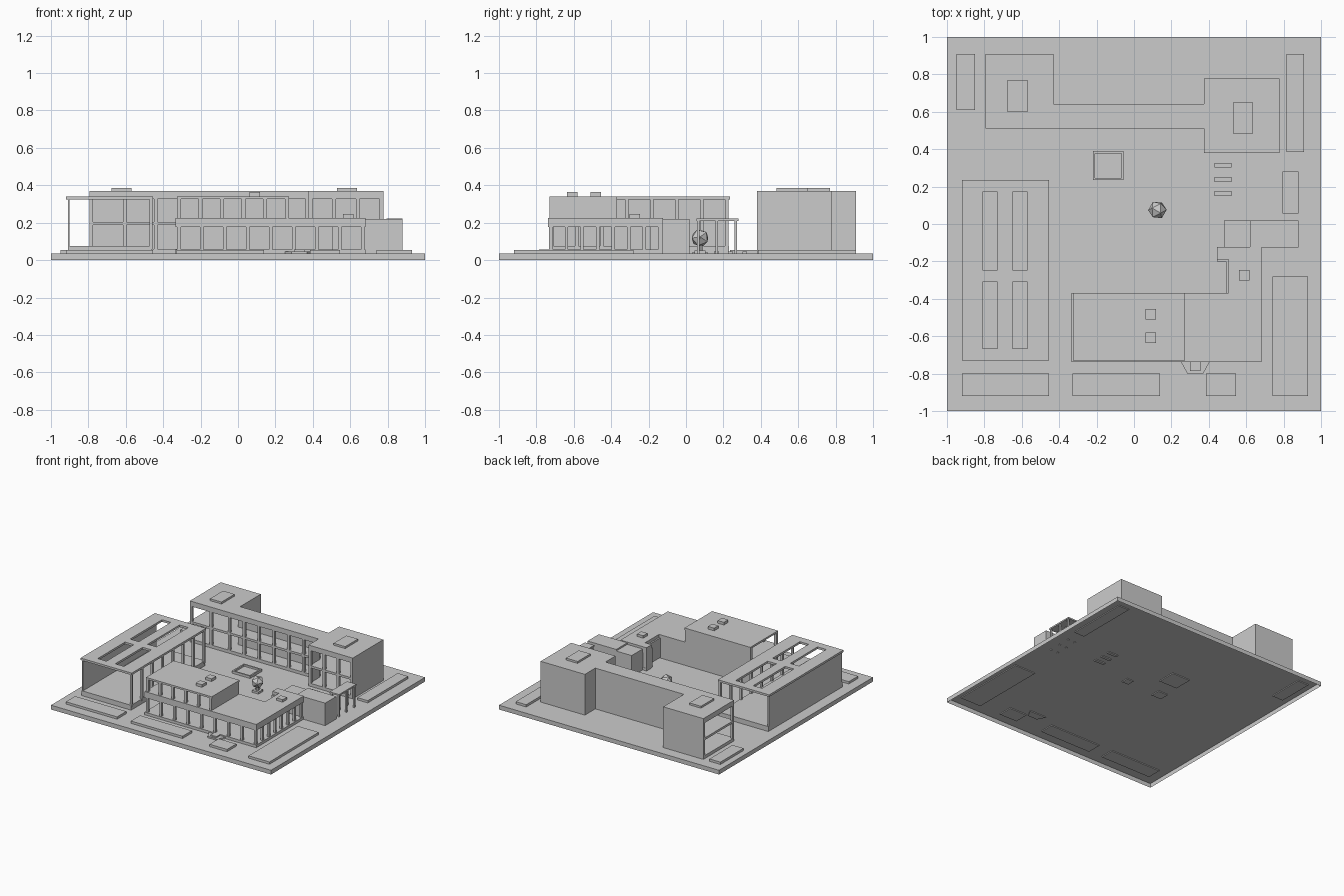
import bpy, bmesh


def prism(name, pts, z0, z1, open_bottom=False):
    """Extrude a plan outline between two heights."""
    bm = bmesh.new()
    face = bm.faces.new([bm.verts.new((x, y, z0)) for x, y in pts])
    ext = bmesh.ops.extrude_face_region(bm, geom=[face])
    for v in ext["geom"]:
        if isinstance(v, bmesh.types.BMVert):
            v.co.z = z1
    bmesh.ops.recalc_face_normals(bm, faces=bm.faces)
    if open_bottom:
        low = [f for f in bm.faces if all(abs(v.co.z - z0) < 1e-5 for v in f.verts)]
        bmesh.ops.delete(bm, geom=low, context='FACES')
    me = bpy.data.meshes.new(name)
    bm.to_mesh(me)
    bm.free()
    ob = bpy.data.objects.new(name, me)
    bpy.context.collection.objects.link(ob)
    return ob


def box(name, x0, x1, y0, y1, z0, z1, open_bottom=False):
    return prism(name, [(x0, y0), (x1, y0), (x1, y1), (x0, y1)], z0, z1, open_bottom)


def posts(name, a, b, bays, z0, z1, w=0.02):
    """Row of square posts from plan point a to plan point b."""
    for i in range(bays + 1):
        t = i / bays
        x, y = a[0] + (b[0] - a[0]) * t, a[1] + (b[1] - a[1]) * t
        box(name, x - w / 2, x + w / 2, y - w / 2, y + w / 2, z0, z1)


G = 0.035   # ground level
D = 0.028   # parts sink slightly below the ground
box("base_plate", -1, 1, -1, 1, 0, G, open_bottom=True)

# Planting beds
for r in [(-0.95, -0.85, 0.61, 0.91), (0.815, 0.91, 0.385, 0.91),
          (-0.92, -0.455, -0.92, -0.80), (-0.33, 0.14, -0.92, -0.80),
          (0.385, 0.545, -0.92, -0.80), (0.74, 0.93, -0.92, -0.28)]:
    box("planting_bed", *r, D, 0.054)

# Rear building: slabs on one shared outline
rear = [(-0.795, 0.51), (0.375, 0.51), (0.375, 0.38), (0.777, 0.38), (0.777, 0.777),
        (0.375, 0.777), (0.375, 0.642), (-0.43, 0.642), (-0.43, 0.91), (-0.795, 0.91)]
for n, z0, z1 in [("rear_floor", G, 0.06), ("rear_mid_floor", 0.187, 0.205),
                  ("rear_roof", 0.328, 0.37)]:
    prism(n, rear, z0, z1)
# Rear building: solid outer walls
T = 0.012
for r in [(-0.795, -0.43, 0.91 - T, 0.91), (-0.43 - T, -0.43, 0.642 - T, 0.91),
          (-0.43 - T, 0.375, 0.642 - T, 0.642), (0.375, 0.375 + T, 0.642 - T, 0.777),
          (0.375, 0.777, 0.777 - T, 0.777), (0.777 - T, 0.777, 0.38, 0.777),
          (0.375, 0.375 + T, 0.38, 0.51)]:
    box("rear_wall", *r, G, 0.35)
# Rear building: open fronts
posts("rear_corner_post", (-0.785, 0.52), (-0.785, 0.90), 1, 0.05, 0.34)
posts("rear_post", (-0.605, 0.52), (-0.44, 0.52), 1, 0.05, 0.34)
posts("rear_post", (-0.305, 0.52), (0.37, 0.52), 5, 0.05, 0.34)
posts("rear_wing_post", (0.387, 0.391), (0.766, 0.391), 3, 0.05, 0.34)
box("rear_roof_hatch", -0.675, -0.57, 0.60, 0.77, 0.36, 0.386)
box("rear_roof_hatch", 0.53, 0.635, 0.485, 0.65, 0.36, 0.386)

# Left pavilion: plinth, solid outer wall, columns
box("pavilion_plinth", -0.91, -0.46, -0.73, 0.23, G, 0.075)
box("pavilion_wall", -0.91, -0.90, -0.725, 0.225, 0.06, 0.33)
posts("pavilion_column", (-0.465, -0.718), (-0.465, 0.218), 7, 0.06, 0.33, 0.018)
# Left pavilion: roof with four long slots
for x0, x1 in [(-0.92, -0.81), (-0.73, -0.65), (-0.57, -0.455)]:
    box("pavilion_roof_strip", x0, x1, -0.73, 0.235, 0.324, 0.341)
for x0, x1 in [(-0.81, -0.73), (-0.65, -0.57)]:
    for y0, y1 in [(-0.73, -0.665), (-0.31, -0.245), (0.17, 0.235)]:
        box("pavilion_roof_bridge", x0, x1, y0, y1, 0.324, 0.341)

# Front building: floor and overhanging lower roof
front = [(-0.333, -0.738), (0.683, -0.738), (0.683, -0.123), (0.445, -0.123),
         (0.445, -0.19), (0.505, -0.19), (0.505, -0.37), (-0.333, -0.37)]
prism("front_floor", front, G, 0.057)
prism("front_lower_roof", front, 0.176, 0.226)
# Front building: courtyard walls
for r in [(-0.325, 0.505, -0.382, -0.37), (0.493, 0.505, -0.38, -0.19),
          (0.445, 0.505, -0.20, -0.19), (0.445, 0.457, -0.19, -0.125),
          (0.445, 0.675, -0.137, -0.125)]:
    box("front_court_wall", *r, 0.04, 0.20)
# Front building: ground floor glazing posts
posts("front_post", (-0.316, -0.722), (0.667, -0.722), 8, 0.05, 0.19)
posts("front_side_post", (0.667, -0.722), (0.667, -0.14), 7, 0.05, 0.19, 0.018)
posts("front_end_post", (-0.316, -0.722), (-0.316, -0.385), 1, 0.05, 0.19)
# Front building: upper storey
box("upper_back_wall", -0.325, 0.27, -0.382, -0.37, 0.21, 0.335)
box("upper_side_wall", 0.258, 0.27, -0.73, -0.37, 0.21, 0.335)
posts("upper_post", (-0.316, -0.718), (0.260, -0.718), 5, 0.21, 0.335)
posts("upper_end_post", (-0.316, -0.718), (-0.316, -0.385), 1, 0.21, 0.335)
box("upper_roof", -0.325, 0.273, -0.73, -0.37, 0.326, 0.341)
for y in (-0.482, -0.608):
    box("roof_vent", 0.062, 0.118, y - 0.028, y + 0.028, 0.33, 0.363)
box("roof_vent", 0.562, 0.618, -0.303, -0.247, 0.21, 0.246)

# Entrance steps
prism("entrance_step", [(0.285, -0.80), (0.37, -0.80), (0.405, -0.735), (0.25, -0.735)],
      D, 0.047)
box("entrance_upper_step", 0.30, 0.355, -0.785, -0.73, G, 0.057)

# Side annex and canopy
box("annex_link", 0.48, 0.62, -0.125, 0.02, G, 0.207)
box("annex_block", 0.62, 0.88, -0.125, 0.02, G, 0.22)
box("canopy_roof", 0.795, 0.88, 0.055, 0.28, 0.21, 0.222)
for x in (0.805, 0.87):
    posts("canopy_post", (x, 0.065), (x, 0.265), 2, 0.03, 0.215, 0.014)

# Courtyard: basin with raised rim, paving slab, benches
x0, x1, y0, y1, w = -0.22, -0.055, 0.235, 0.39, 0.012
for r in [(x0, x1, y0, y0 + w), (x0, x1, y1 - w, y1),
          (x0, x0 + w, y0 + w, y1 - w), (x1 - w, x1, y0 + w, y1 - w)]:
    box("basin_rim", *r, D, 0.055)
box("basin_water", x0 + w, x1 - w, y0 + w, y1 - w, D, 0.04)
box("paving_slab", -0.235, -0.145, 0.035, 0.115, D, 0.043)
for y in (0.163, 0.238, 0.314):
    box("bench", 0.43, 0.52, y - 0.013, y + 0.013, D, 0.047)

# Courtyard sculpture: faceted ball on a pedestal
box("sculpture_base", 0.095, 0.155, 0.045, 0.105, D, 0.052)
bpy.ops.mesh.primitive_cylinder_add(vertices=8, radius=0.014, depth=0.04,
                                    location=(0.125, 0.075, 0.067))
bpy.context.object.name = "sculpture_stem"
bpy.ops.mesh.primitive_ico_sphere_add(subdivisions=1, radius=0.05,
                                      location=(0.125, 0.075, 0.118),
                                      rotation=(0.4, 0.3, 0.2))
bpy.context.object.name = "sculpture_ball"
